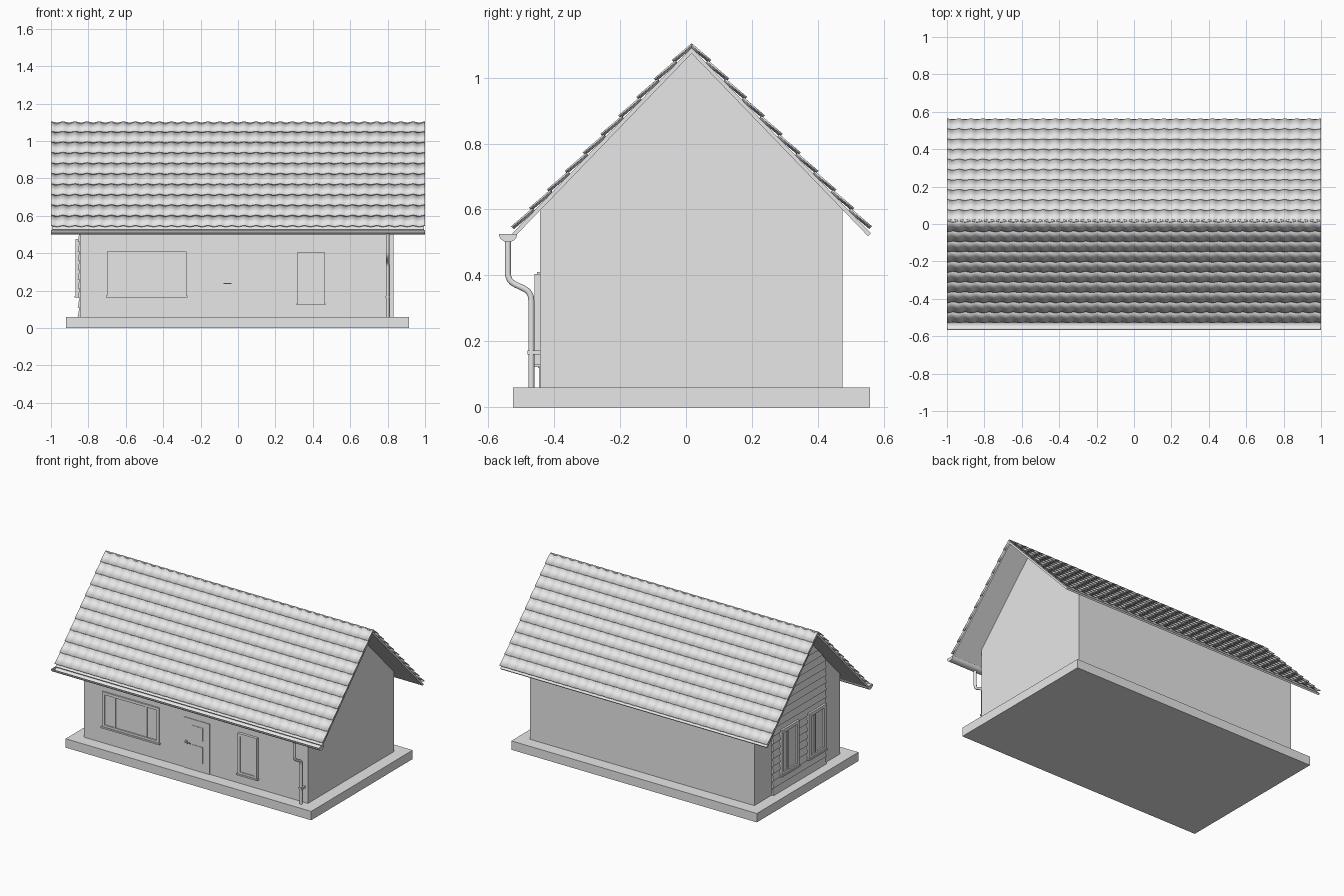
import bpy, bmesh, math
from mathutils import Vector

cube = bpy.data.objects.get("Cube")
if cube:
    bpy.data.objects.remove(cube, do_unlink=True)

grey = bpy.data.materials.new("plain_grey")
grey.use_nodes = True
grey.diffuse_color = (0.8, 0.8, 0.8, 1)
grey.node_tree.nodes["Principled BSDF"].inputs["Base Color"].default_value = (0.8, 0.8, 0.8, 1)

# Shared dimensions
LEFT, RIGHT = -0.842, 0.832          # wall ends in x
FRONT, BACK = -0.442, 0.474          # wall faces in y
SLAB = 0.06
RIDGE_Y, RIDGE_Z, EAVE_Z = 0.017, 1.073, 0.6
PITCH = math.radians(46)
C, S, T = math.cos(PITCH), math.sin(PITCH), math.tan(PITCH)


def finish(name, bm):
    bmesh.ops.recalc_face_normals(bm, faces=bm.faces)
    mesh = bpy.data.meshes.new(name)
    bm.to_mesh(mesh)
    bm.free()
    mesh.materials.append(grey)
    ob = bpy.data.objects.new(name, mesh)
    bpy.context.collection.objects.link(ob)
    return ob


def smooth(ob, angle=35):
    bpy.ops.object.select_all(action='DESELECT')
    ob.select_set(True)
    bpy.context.view_layer.objects.active = ob
    bpy.ops.object.shade_smooth_by_angle(angle=math.radians(angle))


def loft(bm, ring_a, ring_b):
    """Closed solid between two matching rings."""
    a = [bm.verts.new(p) for p in ring_a]
    b = [bm.verts.new(p) for p in ring_b]
    bm.faces.new(a)
    bm.faces.new(b)
    for i in range(len(a)):
        j = (i + 1) % len(a)
        bm.faces.new((a[i], a[j], b[j], b[i]))


def prism(bm, profile, x0, x1):
    """Extrude a (y, z) profile along x."""
    loft(bm, [(x0, y, z) for y, z in profile], [(x1, y, z) for y, z in profile])


def on_front(u, out, z):
    return (u, FRONT - out, z)


def on_side(u, out, z):
    return (LEFT - out, u, z)


def block(bm, place, u0, u1, z0, z1, out, inner=-0.005):
    """Box standing out from a wall."""
    rings = [[place(u, o, z) for u, z in ((u0, z0), (u1, z0), (u1, z1), (u0, z1))]
             for o in (inner, out)]
    loft(bm, *rings)


def window(name, place, u0, u1, z0, z1, bars, depth, pane, w=0.018):
    """Frame, upright bars, recessed pane and a sill."""
    bm = bmesh.new()
    for a, b in ((u0, u0 + w), (u1 - w, u1)):
        block(bm, place, a, b, z0, z1, depth)
    for a, b in ((z0, z0 + w), (z1 - w, z1)):
        block(bm, place, u0 + w, u1 - w, a, b, depth)
    block(bm, place, u0 + w, u1 - w, z0 + w, z1 - w, pane)
    for u in bars:
        block(bm, place, u - 0.006, u + 0.006, z0 + w, z1 - w, depth - 0.003)
    block(bm, place, u0 - 0.006, u1 + 0.006, z0 - 0.006, z0 + 0.004, depth + 0.005)
    return finish(name, bm)


# Base slab
bm = bmesh.new()
prism(bm, [(-0.525, 0), (0.558, 0), (0.558, SLAB), (-0.525, SLAB)], -0.92, 0.914)
finish("base_slab", bm)

# House walls with gables
bm = bmesh.new()
prism(bm, [(FRONT, SLAB), (BACK, SLAB), (BACK, EAVE_Z), (RIDGE_Y, RIDGE_Z), (FRONT, EAVE_Z)],
      LEFT, RIGHT)
finish("walls", bm)


def slope(side, s, n):
    """Point on a roof side: s down the slope, n above the board's underside."""
    return (RIDGE_Y + side * (s * C + n * S), RIDGE_Z - s * S + n * C)


# Roof boards as one chevron
END, BOARD = 0.77, 0.012
bm = bmesh.new()
prism(bm, [slope(-1, END, 0), (RIDGE_Y, RIDGE_Z), slope(1, END, 0), slope(1, END, BOARD),
           (RIDGE_Y, RIDGE_Z + BOARD / C), slope(-1, END, BOARD)], -0.995, 0.995)
finish("roof_boards", bm)

# Roof tiles: overlapping wavy rows
COLS, SEG, ROWS = 31, 8, 10
START, STOP = -0.022, 0.757
step = (STOP - START) / ROWS
for side, label in ((-1, "front"), (1, "back")):
    bm = bmesh.new()
    for row in range(ROWS):
        lines = []
        for s, n in ((START + row * step - (0.006 if row else 0), 0.0155),
                     (START + (row + 1) * step, 0.0235)):
            line = []
            for i in range(COLS * SEG + 1):
                wave = 0.0035 * math.cos(2 * math.pi * i / SEG)
                line.append(bm.verts.new((-1 + 2 * i / (COLS * SEG), *slope(side, s, n + wave))))
            lines.append(line)
        top, low = lines
        for i in range(COLS * SEG):
            quad = (top[i], top[i + 1], low[i + 1], low[i])
            bm.faces.new(quad if side < 0 else quad[::-1])
    tiles = finish(label + "_roof_tiles", bm)
    smooth(tiles, 50)
    mod = tiles.modifiers.new("thickness", 'SOLIDIFY')
    mod.thickness = 0.005
    mod.offset = 0

# Gutter: open half round trough with closed ends
GY, GZ = -0.5395, 0.525


def half_round(r, depth):
    return [(GY + r * math.cos(a), GZ - depth * math.sin(a))
            for a in [math.pi * k / 12 for k in range(13)]]


bm = bmesh.new()
prism(bm, half_round(0.0275, 0.024) + half_round(0.0235, 0.02)[::-1], -1, 1)
for x in (-1, 0.996):
    prism(bm, half_round(0.0265, 0.023), x, x + 0.004)
smooth(finish("gutter", bm), 40)


def pipe(name, points, radius):
    curve = bpy.data.curves.new(name, 'CURVE')
    curve.dimensions = '3D'
    curve.bevel_depth = radius
    curve.bevel_resolution = 3
    curve.use_fill_caps = True
    curve.materials.append(grey)
    spline = curve.splines.new('POLY')
    spline.points.add(len(points) - 1)
    for p, co in zip(spline.points, points):
        p.co = (*co, 1)
    spline.use_smooth = True
    ob = bpy.data.objects.new(name, curve)
    bpy.context.collection.objects.link(ob)


def rounded(path, r):
    """Replace inner corners of a path with short arcs."""
    out = [path[0]]
    for a, b, c in zip(path, path[1:], path[2:]):
        p, q = b + (a - b).normalized() * r, b + (c - b).normalized() * r
        for t in (0, 0.25, 0.5, 0.75, 1):
            out.append(p.lerp(b, t).lerp(b.lerp(q, t), t))
    return out + [path[-1]]


# Downpipe and its wall bracket
PX = 0.8
path = [Vector((PX, y, z)) for y, z in ((-0.54, 0.51), (-0.54, 0.383), (-0.469, 0.35), (-0.469, SLAB))]
pipe("downpipe", rounded(path, 0.025), 0.0095)
bm = bmesh.new()
block(bm, on_front, PX - 0.012, PX + 0.012, 0.16, 0.172, 0.038)
finish("pipe_bracket", bm)

# Front windows
window("wide_window", on_front, -0.70, -0.275, 0.17, 0.41, (-0.605, -0.37), 0.010, 0.002)
window("narrow_window", on_front, 0.318, 0.462, 0.128, 0.405, (), 0.018, 0.012)

# Front door with shallow panels and a lever handle
bm = bmesh.new()
block(bm, on_front, -0.09, 0.10, SLAB, 0.40, 0.004)
for z0, z1 in ((0.12, 0.23), (0.27, 0.36)):
    block(bm, on_front, -0.03, 0.05, z0, z1, 0.007)
finish("front_door", bm)
bm = bmesh.new()
block(bm, on_front, -0.08, -0.066, 0.222, 0.246, 0.008)
block(bm, on_front, -0.077, -0.069, 0.234, 0.241, 0.018)
block(bm, on_front, -0.077, -0.035, 0.234, 0.241, 0.018, 0.013)
finish("door_handle", bm)

# Horizontal cladding on the gable, tapered and trimmed under the roof
Y0, Y1, PLANK = -0.275, 0.29, 0.05
bm = bmesh.new()
z = SLAB
while z < RIDGE_Z - 0.02:
    z_top = min(z + PLANK, RIDGE_Z - 0.004)
    rings = []
    for h, out in ((z, 0.015), (z_top, 0.006)):
        reach = (RIDGE_Z - h) / T
        a, b = max(Y0, RIDGE_Y - reach), min(Y1, RIDGE_Y + reach)
        rings.append([on_side(a, -0.005, h), on_side(b, -0.005, h),
                      on_side(b, out, h), on_side(a, out, h)])
    loft(bm, *rings)
    z += PLANK
finish("gable_cladding", bm)

# Gable windows
for label, u0 in (("back", 0.03), ("front", -0.26)):
    window(label + "_gable_window", on_side, u0, u0 + 0.185, 0.168, 0.475,
           (u0 + 0.115,), 0.026, 0.016, 0.022)
